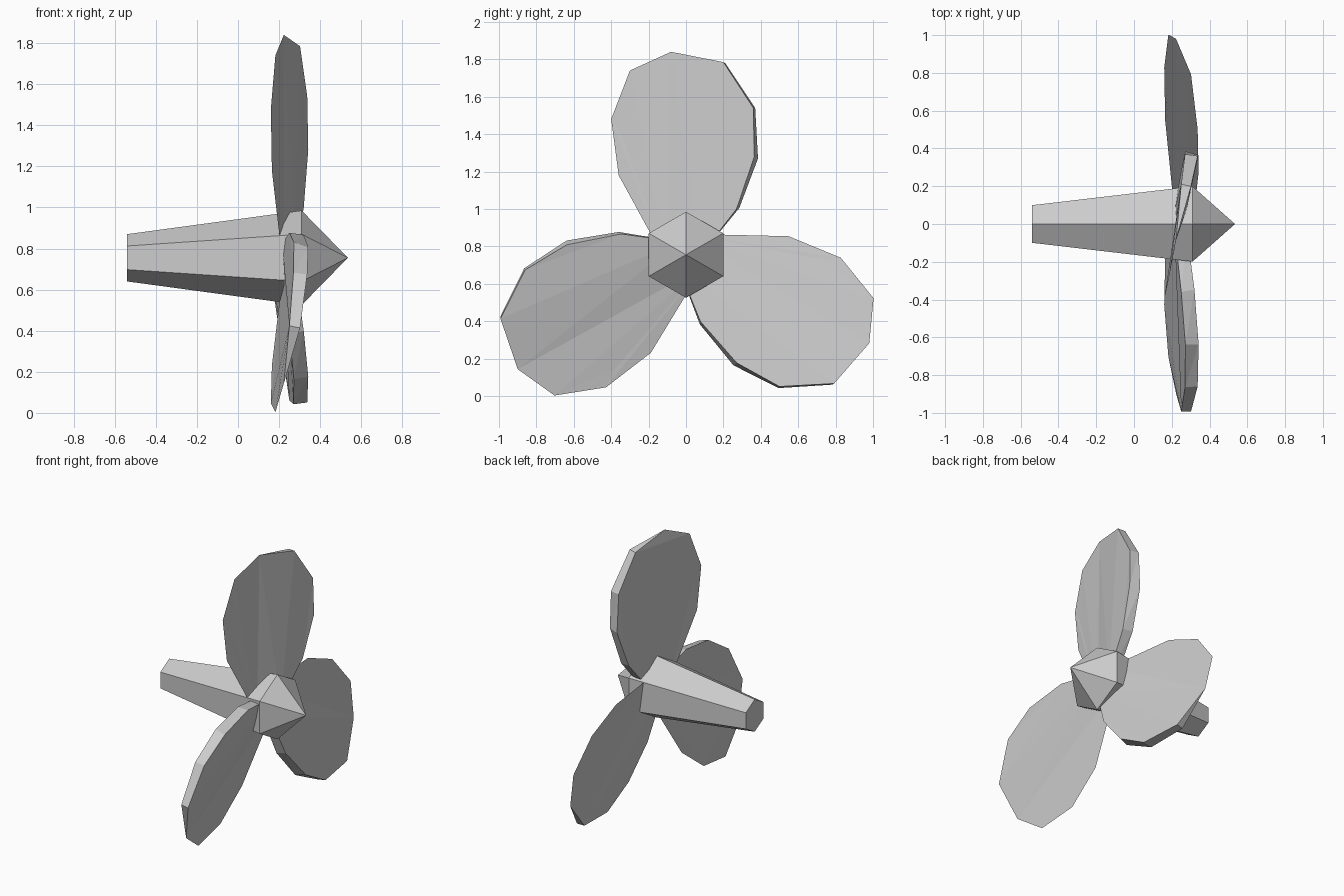
import bpy, bmesh, math
from mathutils import Matrix, Vector

if "Cube" in bpy.data.objects:
    bpy.data.objects.remove(bpy.data.objects["Cube"])

AXIS_Z = 0.755

metal = bpy.data.materials.new("grey metal")
metal.use_nodes = True
grey = (0.6, 0.6, 0.6, 1)
metal.diffuse_color = grey
metal.node_tree.nodes["Principled BSDF"].inputs["Base Color"].default_value = grey


def finish(name, bm):
    bmesh.ops.recalc_face_normals(bm, faces=bm.faces[:])
    mesh = bpy.data.meshes.new(name)
    bm.to_mesh(mesh)
    bm.free()
    mesh.materials.append(metal)
    obj = bpy.data.objects.new(name, mesh)
    obj.location.z = AXIS_Z
    bpy.context.collection.objects.link(obj)
    return obj


# Six-sided tapered shaft ending in a pointed nose
bm = bmesh.new()
rings = []
for x, radius in ((-0.54, 0.115), (0.31, 0.23)):
    rings.append([bm.verts.new((x, radius * math.sin(a), radius * math.cos(a)))
                  for a in (i * math.pi / 3 for i in range(6))])
nose = bm.verts.new((0.535, 0, 0))
bm.faces.new(rings[0])
for i in range(6):
    j = (i + 1) % 6
    bm.faces.new((rings[0][i], rings[0][j], rings[1][j], rings[1][i]))
    bm.faces.new((rings[1][i], rings[1][j], nose))
finish("shaft_and_nose", bm)

# Blade outline: sharp leading edge, then paired points on the thick edge
SHARP = [(0.22, -0.1, -0.05), (0.165, -0.36, 0.425), (0.16, -0.40, 0.725),
         (0.182, -0.30, 0.985), (0.223, -0.08, 1.085)]
THICK_FRONT = [(0.302, 0.20, 1.03), (0.337, 0.36, 0.785), (0.342, 0.365, 0.525),
               (0.32, 0.27, 0.245), (0.28, 0.08, 0)]
THICK_BACK = [(0.25, 0.21, 1.025), (0.27, 0.37, 0.785), (0.272, 0.385, 0.515),
              (0.25, 0.285, 0.25), (0.215, 0.08, 0)]


def make_blade(name, angle):
    bm = bmesh.new()
    sharp, front, back = ([bm.verts.new(p) for p in points]
                          for points in (SHARP, THICK_FRONT, THICK_BACK))
    bm.faces.new(sharp + front)
    bm.faces.new(list(reversed(sharp + back)))
    for i in range(len(front) - 1):
        bm.faces.new((front[i], back[i], back[i + 1], front[i + 1]))
    bm.faces.new((sharp[-1], back[0], front[0]))
    bm.faces.new((sharp[0], front[-1], back[-1]))
    bmesh.ops.triangulate(bm, faces=bm.faces[:])
    bm.transform(Matrix.Rotation(angle, 4, Vector((1, 0, 0))))
    finish(name, bm)


# Three blades around the shaft
for i, name in enumerate(("top_blade", "front_blade", "rear_blade")):
    make_blade(name, i * math.tau / 3)
